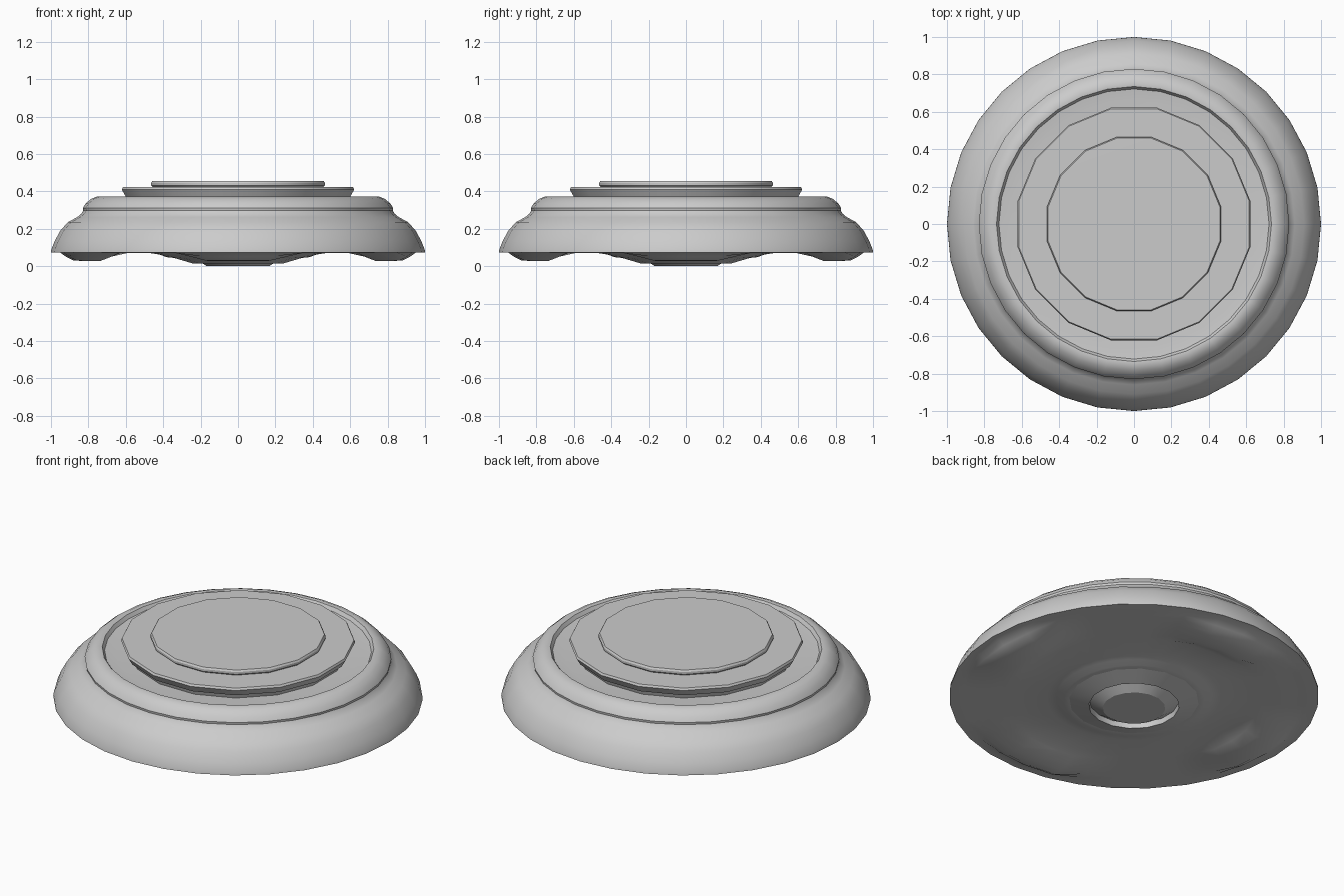
import bpy, bmesh, math

if "Cube" in bpy.data.objects:
    bpy.data.objects.remove(bpy.data.objects["Cube"])


def lathe(name, profile, segs, offset=0.0, warp=None, angle=35):
    """Revolve (r, z) points about z; r = 0 closes an end."""
    bm = bmesh.new()
    rings = []
    for r, z in profile:
        if r == 0:
            rings.append([bm.verts.new((0, 0, z))])
            continue
        ring = []
        for i in range(segs):
            a = 2 * math.pi * (i + offset) / segs
            dz = warp(r, z, a) if warp else 0
            ring.append(bm.verts.new((r * math.cos(a), r * math.sin(a), z + dz)))
        rings.append(ring)
    for low, high in zip(rings, rings[1:]):
        for i in range(segs):
            j = (i + 1) % segs
            if len(low) == 1:
                bm.faces.new((low[0], high[j], high[i]))
            elif len(high) == 1:
                bm.faces.new((low[i], low[j], high[0]))
            else:
                bm.faces.new((low[i], low[j], high[j], high[i]))
    bmesh.ops.recalc_face_normals(bm, faces=bm.faces)
    mesh = bpy.data.meshes.new(name)
    bm.to_mesh(mesh)
    bm.free()
    ob = bpy.data.objects.new(name, mesh)
    bpy.context.collection.objects.link(ob)
    bpy.ops.object.select_all(action='DESELECT')
    ob.select_set(True)
    bpy.context.view_layer.objects.active = ob
    bpy.ops.object.shade_smooth_by_angle(angle=math.radians(angle))
    return ob


def feet(r, z, a):
    """Four soft foot bumps under the body, one on each axis."""
    if z > 0.075 or not 0.64 < r < 0.95:
        return 0
    off = abs((a + math.pi / 4) % (math.pi / 2) - math.pi / 4)
    along = min(1, max(0, (math.radians(22.5) - off) / math.radians(11.25)))
    across = min(1, (r - 0.64) / 0.11, (0.95 - r) / 0.06)
    return -0.042 * along * across


# Round body: underside, bell-shaped side, rolled lip and sunken well
lathe("body", [
    (0, 0.05), (0.35, 0.045), (0.38, 0.048), (0.42, 0.062), (0.47, 0.07), (0.64, 0.07),
    (0.69, 0.07), (0.75, 0.07), (0.82, 0.07), (0.88, 0.072), (0.92, 0.072),
    (0.95, 0.072), (1.0, 0.074), (0.998, 0.09), (0.98, 0.135), (0.95, 0.19),
    (0.91, 0.235), (0.86, 0.262), (0.838, 0.28), (0.828, 0.297), (0.83, 0.31),
    (0.815, 0.335), (0.785, 0.36), (0.755, 0.372), (0.735, 0.37), (0.722, 0.35),
    (0.66, 0.343), (0, 0.343)], 32, warp=feet)

# Flared top plate on a short neck
lathe("top_plate", [
    (0, 0.34), (0.585, 0.34), (0.595, 0.37), (0.612, 0.372), (0.634, 0.41),
    (0.628, 0.422), (0, 0.422)], 16, 0.5, angle=25)

# Raised disc on the plate
lathe("top_disc", [
    (0, 0.42), (0.46, 0.42), (0.474, 0.432), (0.474, 0.445), (0.468, 0.455),
    (0, 0.456)], 16, 0.5, angle=25)

# Conical hub underneath with a shallow recess and a centre pad
lathe("bottom_hub", [
    (0, 0.06), (0.355, 0.06), (0.355, 0.046), (0.245, 0.014), (0.242, 0.045),
    (0.17, 0.0), (0, 0.0)], 16, 0.5, angle=25)
